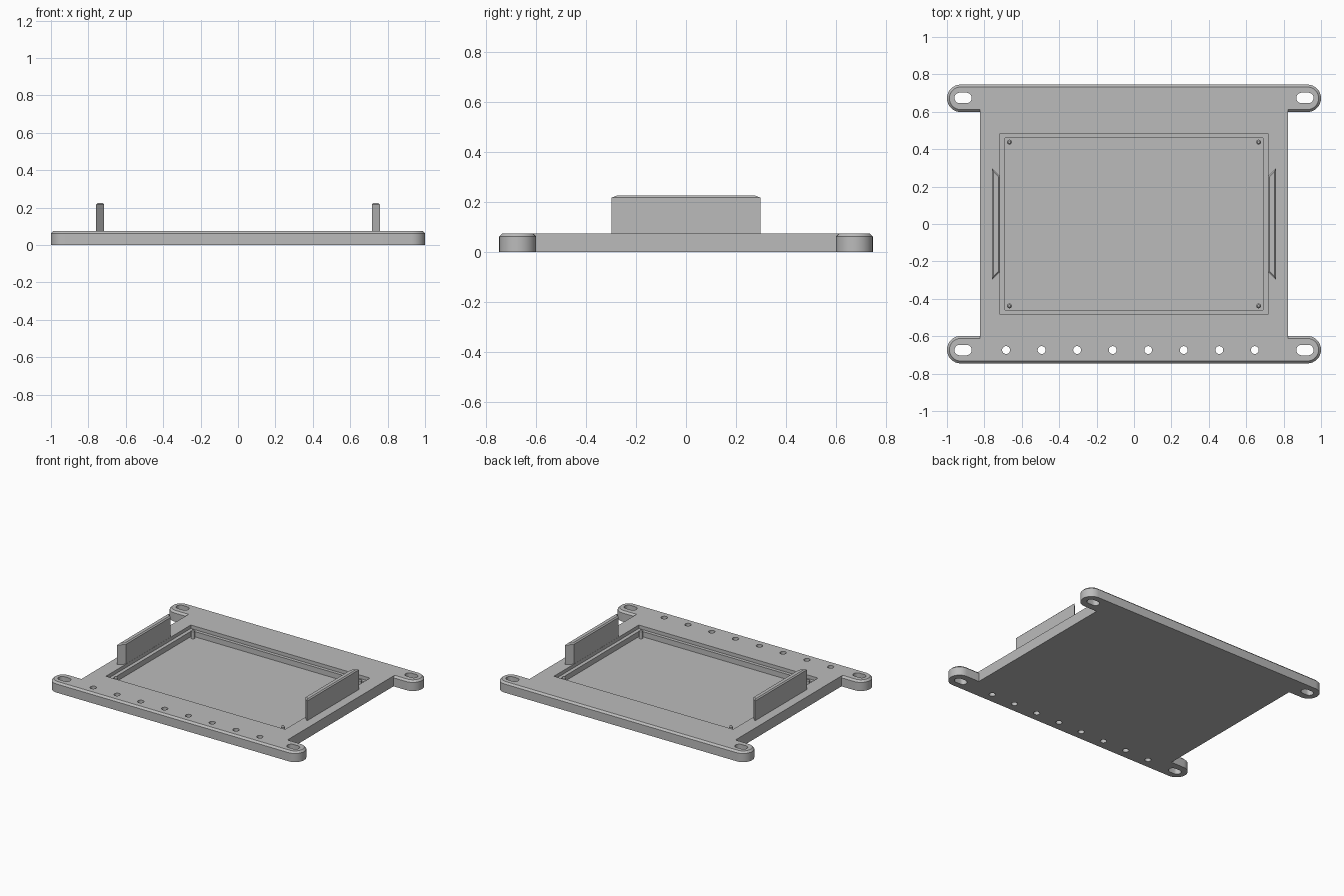
import bpy, bmesh, math

cube = bpy.data.objects.get("Cube")
if cube:
    bpy.data.objects.remove(cube, do_unlink=True)

TOP, FLOOR, LEDGE = 0.075, 0.012, 0.05

grey = bpy.data.materials.new("plain grey")
grey.use_nodes = True
grey.diffuse_color = (0.5, 0.5, 0.5, 1)
grey.node_tree.nodes["Principled BSDF"].inputs["Base Color"].default_value = (0.5, 0.5, 0.5, 1)


def stadium(cx, cy, half, r, n=16):
    """Outline with two half-round ends; half = 0 gives a circle."""
    pts = []
    for side, start in ((1, -math.pi / 2), (-1, math.pi / 2)):
        for i in range(n + 1 if half else n):
            a = start + math.pi * i / n
            pts.append((cx + side * half + r * math.cos(a), cy + r * math.sin(a)))
    return pts


def rect(hx, hy):
    return [(-hx, -hy), (hx, -hy), (hx, hy), (-hx, hy)]


def loft(bm, *layers):
    """Closed solid through (outline, z) layers."""
    rings = [[bm.verts.new((x, y, z)) for x, y in pts] for pts, z in layers]
    bm.faces.new(rings[0][::-1])
    bm.faces.new(rings[-1])
    for lo, hi in zip(rings, rings[1:]):
        for i in range(len(lo)):
            j = (i + 1) % len(lo)
            bm.faces.new((lo[i], lo[j], hi[j], hi[i]))


def finish(name, bm):
    bmesh.ops.recalc_face_normals(bm, faces=bm.faces)
    mesh = bpy.data.meshes.new(name)
    bm.to_mesh(mesh)
    bm.free()
    mesh.materials.append(grey)
    ob = bpy.data.objects.new(name, mesh)
    bpy.context.collection.objects.link(ob)
    return ob


def solid(name, *layers):
    bm = bmesh.new()
    loft(bm, *layers)
    return finish(name, bm)


def activate(ob):
    bpy.ops.object.select_all(action='DESELECT')
    ob.select_set(True)
    bpy.context.view_layer.objects.active = ob


def combine(ob, tool, operation):
    mod = ob.modifiers.new(operation.lower(), 'BOOLEAN')
    mod.operation, mod.object, mod.solver = operation, tool, 'EXACT'
    activate(ob)
    bpy.ops.object.modifier_apply(modifier=mod.name)
    bpy.data.objects.remove(tool, do_unlink=True)


# Base plate with a chamfered, round-ended bar along front and back
BAR_Y, BAR_R, CH = 0.672, 0.0735, 0.013
base = solid("base_plate", (rect(0.823, BAR_Y), 0), (rect(0.823, BAR_Y), TOP))
for s in (-1, 1):
    outer = stadium(0, s * BAR_Y, 1 - BAR_R, BAR_R)
    inner = stadium(0, s * BAR_Y, 1 - BAR_R, BAR_R - CH)
    combine(base, solid("bar", (outer, 0), (outer, TOP - CH), (inner, TOP)), 'UNION')

# Stepped pocket
for hx, hy, depth in ((0.716, 0.484, LEDGE), (0.69, 0.46, FLOOR)):
    combine(base, solid("pocket", (rect(hx, hy), depth), (rect(hx, hy), 0.2)), 'DIFFERENCE')

# Mounting slots in the ears and a row of holes along the front
bm = bmesh.new()
holes = [stadium(sx * 0.914, sy * 0.674, 0.018, 0.028) for sx in (-1, 1) for sy in (-1, 1)]
holes += [stadium(-0.684 + 0.19 * i, -0.674, 0, 0.021) for i in range(8)]
for pts in holes:
    loft(bm, (pts, -0.1), (pts, 0.2))
combine(base, finish("holes", bm), 'DIFFERENCE')
activate(base)
bpy.ops.object.shade_smooth_by_angle(angle=math.radians(30))

# Locating pins in the pocket corners
for sx, side in ((-1, "right"), (1, "left")):
    for sy, end in ((-1, "front"), (1, "back")):
        def ring(r):
            return stadium(sx * 0.666, sy * 0.438, 0, r, 8)
        pin = solid(f"pin_{end}_{side}", (ring(0.013), FLOOR - 0.004),
                    (ring(0.013), 0.063), (ring(0.007), 0.07))
        activate(pin)
        bpy.ops.object.shade_smooth_by_angle(angle=math.radians(30))

# Upright side walls with slanted ends and a chamfered top
for s, side in ((-1, "right"), (1, "left")):
    outline = [(s * 0.758, -0.297), (s * 0.758, 0.297), (s * 0.717, 0.256), (s * 0.717, -0.256)]
    bm = bmesh.new()
    loft(bm, (outline, TOP - 0.005), (outline, 0.225))
    bmesh.ops.recalc_face_normals(bm, faces=bm.faces)
    rim = [e for e in bm.edges if all(v.co.z > 0.2 for v in e.verts)]
    bmesh.ops.bevel(bm, geom=rim, offset=0.008, segments=1, affect='EDGES')
    finish(f"side_wall_{side}", bm)
